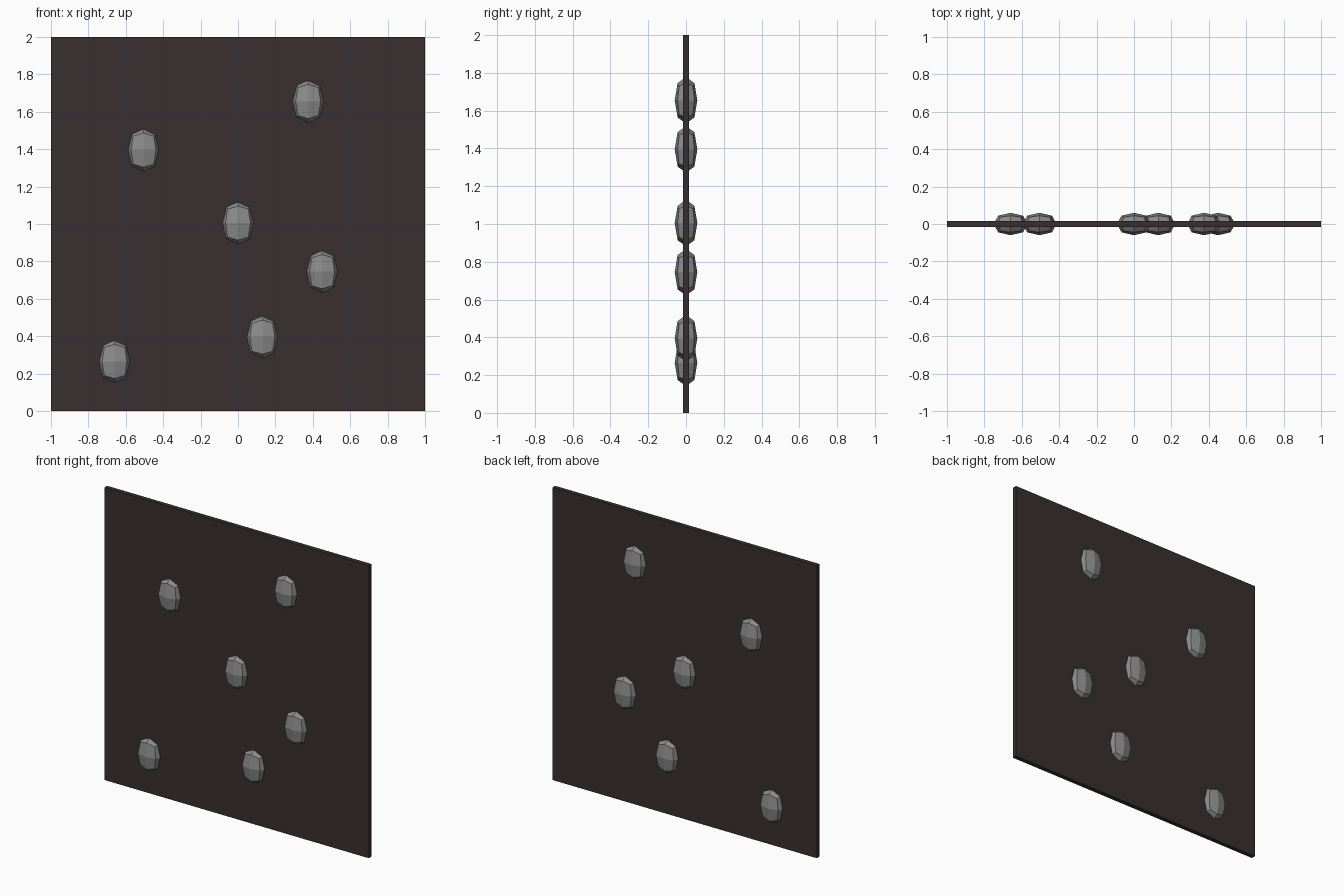
import bpy
import bmesh

cube = bpy.data.objects.get("Cube")
if cube:
    bpy.data.objects.remove(cube, do_unlink=True)


def make_material(name, rgb):
    mat = bpy.data.materials.new(name)
    mat.use_nodes = True
    mat.diffuse_color = (*rgb, 1)
    mat.node_tree.nodes["Principled BSDF"].inputs["Base Color"].default_value = (*rgb, 1)
    return mat


def add_object(name, bm, mat, location):
    mesh = bpy.data.meshes.new(name)
    bm.to_mesh(mesh)
    bm.free()
    mesh.materials.append(mat)
    obj = bpy.data.objects.new(name, mesh)
    obj.location = location
    bpy.context.collection.objects.link(obj)
    return obj


dark = make_material("dark brown", (0.040, 0.028, 0.029))
grey = make_material("stone grey", (0.26, 0.26, 0.26))

# Thin square panel standing upright
bm = bmesh.new()
bmesh.ops.create_cube(bm, size=2)
bmesh.ops.scale(bm, vec=(1, 0.015, 1), verts=bm.verts)
add_object("panel", bm, dark, (0, 0, 1))

# Faceted stones: a cube split in two each way, rounded by pulling in edges and corners
ROUNDING = {1: 1.0, 2: 0.74, 3: 0.61}
HALF_SIZE = (0.09, 0.06, 0.123)


def add_stone(name, x, z):
    bm = bmesh.new()
    bmesh.ops.create_cube(bm, size=2)
    bmesh.ops.subdivide_edges(bm, edges=bm.edges[:], cuts=1, use_grid_fill=True)
    for v in bm.verts:
        outer_axes = sum(abs(c) > 0.5 for c in v.co)
        v.co *= ROUNDING[outer_axes]
    bmesh.ops.scale(bm, vec=HALF_SIZE, verts=bm.verts)
    add_object(name, bm, grey, (x, 0, z))


# Stones set through the panel, showing on both faces
spots = [(0.375, 1.655), (-0.505, 1.395), (0, 1.005),
         (0.45, 0.745), (0.13, 0.395), (-0.66, 0.265)]
for i, (x, z) in enumerate(spots, 1):
    add_stone(f"stone_{i}", x, z)
